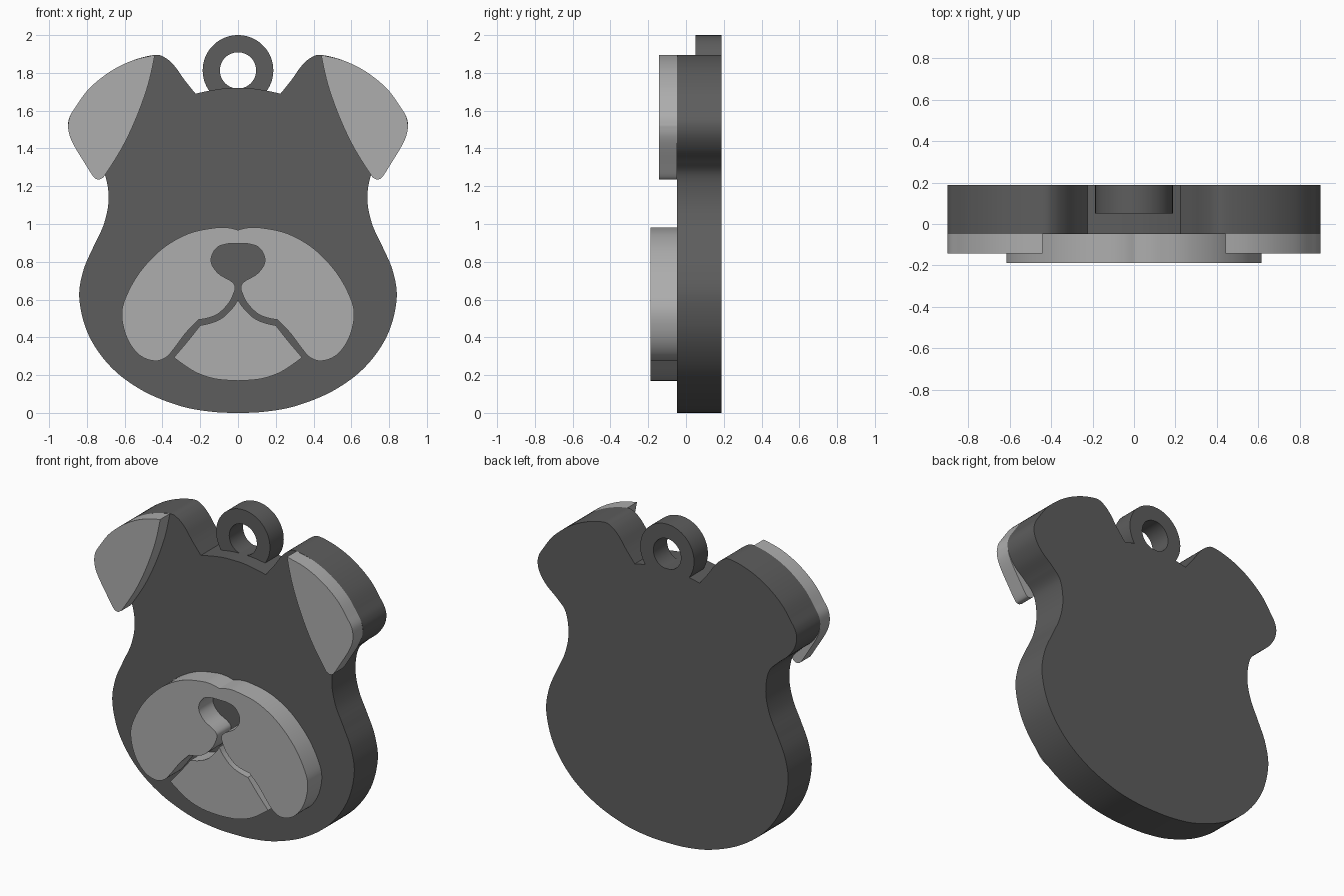
import bpy, bmesh
from math import cos, sin, radians

if "Cube" in bpy.data.objects:
    bpy.data.objects.remove(bpy.data.objects["Cube"])


def grey(name, v):
    m = bpy.data.materials.new(name)
    m.diffuse_color = (v, v, v, 1)
    m.use_nodes = True
    m.node_tree.nodes["Principled BSDF"].inputs["Base Color"].default_value = m.diffuse_color
    return m


DARK, LIGHT = grey("dark_grey", 0.11), grey("light_grey", 0.42)


def smooth(pts, n=6):
    """Catmull-Rom curve through one run of points."""
    p = [pts[0]] + pts + [pts[-1]]
    out = []
    for a, b, c, d in zip(p, p[1:], p[2:], p[3:]):
        for k in range(n):
            t = k / n
            out.append(tuple(0.5 * (2 * b[i] + (c[i] - a[i]) * t
                       + (2 * a[i] - 5 * b[i] + 4 * c[i] - d[i]) * t * t
                       + (3 * b[i] - a[i] - 3 * c[i] + d[i]) * t ** 3) for i in (0, 1)))
    return out + [pts[-1]]


def path(*runs):
    """Chain smooth runs, leaving a sharp corner where they meet."""
    out = []
    for r in runs:
        s = smooth(r)
        out += s[1:] if out and out[-1] == s[0] else s
    return out


def symmetric(half):
    """Close a right-hand half profile (both ends on x = 0) with its mirror."""
    return half + [(-x, z) for x, z in reversed(half[1:-1])]


def plate(name, profile, y0, y1, mat):
    """Extrude an x-z profile between two depths."""
    bm = bmesh.new()
    face = bm.faces.new([bm.verts.new((x, y0, z)) for x, z in profile])
    ext = bmesh.ops.extrude_face_region(bm, geom=[face], use_keep_orig=True)
    moved = [g for g in ext["geom"] if isinstance(g, bmesh.types.BMVert)]
    bmesh.ops.translate(bm, verts=moved, vec=(0, y1 - y0, 0))
    bmesh.ops.recalc_face_normals(bm, faces=bm.faces)
    me = bpy.data.meshes.new(name)
    bm.to_mesh(me)
    bm.free()
    me.materials.append(mat)
    ob = bpy.data.objects.new(name, me)
    bpy.context.collection.objects.link(ob)
    bpy.ops.object.select_all(action='DESELECT')
    ob.select_set(True)
    bpy.context.view_layer.objects.active = ob
    bpy.ops.object.shade_smooth_by_angle(angle=radians(30))
    return ob


BACK, FRONT = 0.187, -0.047

# Head plate: jaw, cheek, neck, ear backing, crown
ear_top = [(0.9, 1.52), (0.89, 1.57), (0.86, 1.62), (0.79, 1.715), (0.68, 1.805),
           (0.56, 1.865), (0.44, 1.895)]
head = path(
    [(0, 0), (0.13, 0.005), (0.3, 0.035), (0.5, 0.115), (0.67, 0.24), (0.79, 0.41),
     (0.84, 0.6), (0.82, 0.75), (0.765, 0.88), (0.71, 1.0), (0.685, 1.13),
     (0.705, 1.26), (0.765, 1.33), (0.84, 1.395), (0.885, 1.46)] + ear_top
    + [(0.385, 1.88), (0.335, 1.835), (0.285, 1.765), (0.225, 1.69)],
    [(0.225, 1.69), (0.15, 1.706), (0.07, 1.718), (0, 1.72)])
plate("head", symmetric(head), FRONT, BACK, DARK)

# Hanging ring, open where it grows out of the crown
def arc(r, a0, a1, n=48):
    return [(r * cos(radians(a0 + (a1 - a0) * i / n)),
             1.813 + r * sin(radians(a0 + (a1 - a0) * i / n))) for i in range(n + 1)]

plate("hanging_ring", arc(0.187, -37, 217) + arc(0.096, 269, -89), 0.05, BACK, DARK)

# Floppy ear overlays
ear = path(
    ear_top,
    [(0.44, 1.895), (0.475, 1.74), (0.535, 1.57), (0.61, 1.41), (0.7, 1.265),
     (0.72, 1.243), (0.74, 1.236), (0.765, 1.25), (0.81, 1.32), (0.865, 1.41),
     (0.892, 1.47), (0.9, 1.52)])[:-1]
for side, s in (("right", 1), ("left", -1)):
    plate("ear_" + side, [(s * x, z) for x, z in ear], -0.143, FRONT, LIGHT)

# Muzzle with the nose cut-out, split below the nose
muzzle = path(
    [(0, 0.968), (0.05, 0.98), (0.12, 0.98), (0.26, 0.95), (0.4, 0.87), (0.52, 0.745),
     (0.595, 0.61), (0.615, 0.51), (0.585, 0.39), (0.52, 0.305), (0.44, 0.275),
     (0.38, 0.295), (0.335, 0.345), (0.275, 0.425), (0.21, 0.493)],
    [(0.21, 0.493), (0.16, 0.502), (0.105, 0.525), (0.05, 0.58), (0.022, 0.635),
     (0.016, 0.672), (0.04, 0.7), (0.1, 0.735), (0.138, 0.785), (0.138, 0.835),
     (0.105, 0.88), (0.05, 0.896)])
left = [(-x, z) for x, z in reversed(muzzle[1:])]
plate("muzzle", muzzle + left, -0.187, FRONT, LIGHT)

# Chin below the mouth line
chin = path(
    [(0, 0.6), (0.025, 0.56), (0.08, 0.505), (0.14, 0.477), (0.2, 0.463)],
    [(0.2, 0.463), (0.27, 0.375), (0.34, 0.293)],
    [(0.34, 0.293), (0.23, 0.218), (0.12, 0.18), (0, 0.17)])
plate("chin", symmetric(chin), -0.187, FRONT, LIGHT)
